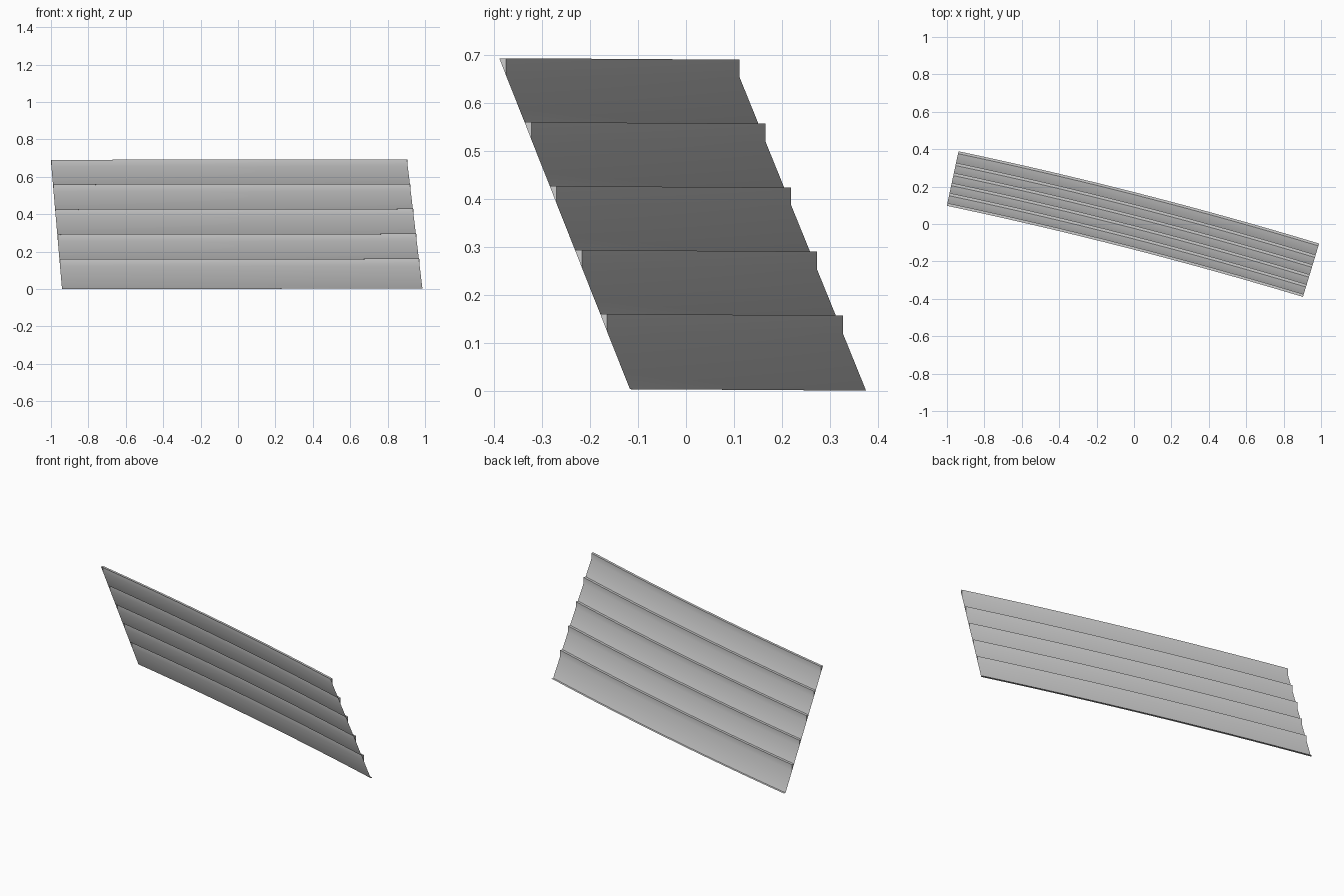
import bpy, bmesh, math
from mathutils import Vector

if "Cube" in bpy.data.objects:
    bpy.data.objects.remove(bpy.data.objects["Cube"])

COLS = 16
HEIGHT, LEAN = 0.691, 0.285      # rise and forward lean of the panel
RECESS, COVE = 0.015, 0.037      # depth and height of the groove atop each board
slope = LEAN / HEIGHT
ledges = [0.157 + 0.1335 * i for i in range(5)]
A, B = Vector((-0.941, 0.376)), Vector((0.986, -0.117))


def place(t, d, z):
    """Point at fraction t along the gently bowed wall, d forward, z up."""
    ang = math.radians(12.1 + 4.8 * t)
    n = Vector((math.sin(ang), math.cos(ang)))
    p = A.lerp(B, t) + n * (0.021 * 4 * t * (1 - t) - d)
    return Vector((p.x, p.y, z + 0.003 * t))


# Lapped siding profile: bottom lip, then slope, groove and ledge per board
profile = [(-0.013, 0.0), (0.0, 0.0)]
grooves = []
for z in ledges:
    d = slope * z
    grooves.append(len(profile))
    profile += [(d - RECESS, z - COVE), (d - RECESS, z), (d, z)]

bm = bmesh.new()
grid = [[bm.verts.new(place(i / COLS, d, z)) for d, z in profile]
        for i in range(COLS + 1)]
for a, b in zip(grid, grid[1:]):
    for k in range(len(profile) - 1):
        bm.faces.new((a[k], b[k], b[k + 1], a[k + 1]))

# Triangular end caps closing the grooves
for k in grooves:
    a, b = grid[0], grid[-1]
    bm.faces.new((a[k], a[k + 1], a[k + 2]))
    bm.faces.new((b[k + 2], b[k + 1], b[k]))

# Rest the panel on the ground
low = min(v.co.z for v in bm.verts)
for v in bm.verts:
    v.co.z -= low

mesh = bpy.data.meshes.new("siding_panel")
bm.to_mesh(mesh)
bm.free()
panel = bpy.data.objects.new("siding_panel", mesh)
bpy.context.collection.objects.link(panel)
bpy.context.view_layer.objects.active = panel
panel.select_set(True)
bpy.ops.object.shade_smooth_by_angle(angle=math.radians(35))
